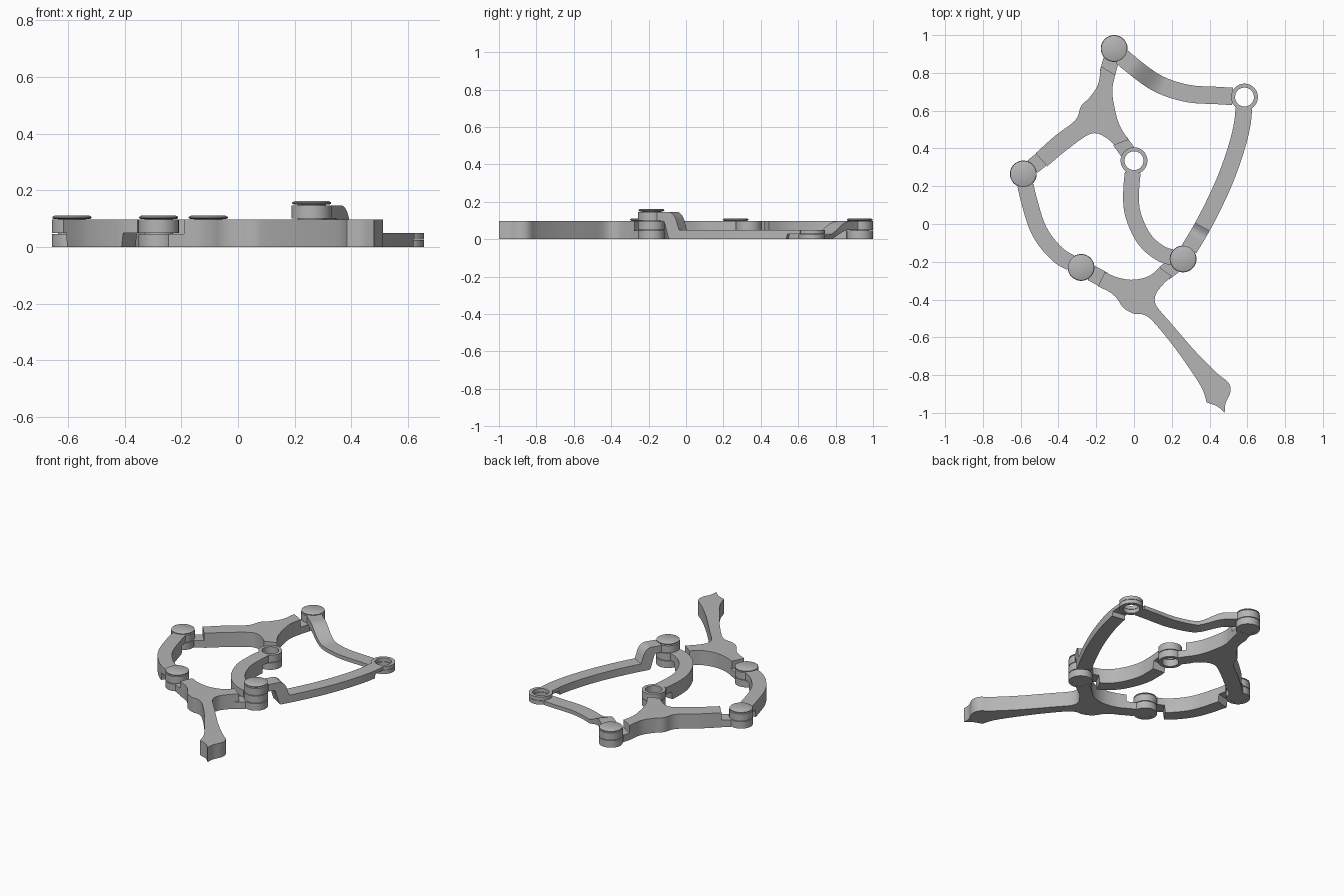
import bpy, bmesh, math
from mathutils import Vector

if "Cube" in bpy.data.objects:
    bpy.data.objects.remove(bpy.data.objects["Cube"], do_unlink=True)

grey = bpy.data.materials.new("plain_grey")
grey.use_nodes = True
tone = (0.46, 0.46, 0.46, 1)
grey.diffuse_color = tone
grey.node_tree.nodes["Principled BSDF"].inputs["Base Color"].default_value = tone

# Joint centres and shared sizes
A, B, C = Vector((-.105, .929)), Vector((.585, .672)), Vector((0, .335))
D, E, F = Vector((-.586, .265)), Vector((-.28, -.23)), Vector((.26, -.185))
R, HOLE = .071, .05
LOW, MID, HIGH = (0, .046), (.05, .096), (.1, .146)


def smooth_path(points, steps=12):
    """Catmull-Rom samples through the given points."""
    p = [Vector(q) for q in points]
    p = [p[0] * 2 - p[1]] + p + [p[-1] * 2 - p[-2]]
    out = []
    for a, b, c, d in zip(p, p[1:], p[2:], p[3:]):
        for i in range(steps):
            t = i / steps
            out.append(.5 * (2 * b + (c - a) * t + (2 * a - 5 * b + 4 * c - d) * t ** 2
                             + (3 * b - a - 3 * c + d) * t ** 3))
    return out + [p[-2]]


def finish(bm, name):
    bmesh.ops.recalc_face_normals(bm, faces=bm.faces)
    mesh = bpy.data.meshes.new(name)
    bm.to_mesh(mesh)
    bm.free()
    mesh.materials.append(grey)
    obj = bpy.data.objects.new(name, mesh)
    bpy.context.collection.objects.link(obj)
    bpy.ops.object.select_all(action='DESELECT')
    obj.select_set(True)
    bpy.context.view_layer.objects.active = obj
    bpy.ops.object.shade_smooth_by_angle(angle=math.radians(32))
    return obj


def lathe(bm, centre, profile, n=48):
    """Revolve a closed profile of (radius, height) about a joint."""
    rings = []
    for i in range(n):
        a = math.tau * i / n
        rings.append([bm.verts.new((centre.x + r * math.cos(a), centre.y + r * math.sin(a), z))
                      for r, z in profile])
    m = len(profile)
    for i in range(n):
        p, q = rings[i], rings[(i + 1) % n]
        for j in range(m):
            k = (j + 1) % m
            bm.faces.new((p[j], q[j], q[k], p[k]))


def pad(bm, centre, span, hole=HOLE):
    lo, hi = span
    lathe(bm, centre, [(hole, lo), (R, lo), (R, hi), (hole, hi)])


def bar(bm, points, half, heights):
    """Sweep a rectangular bar; heights(point) gives its bottom and top."""
    ends = Vector(points[0]), Vector(points[-1])
    path = [p for p in smooth_path(points, 24)
            if all((p - e).length > .058 or e not in JOINTS for e in ends)]
    rows = []
    for i, p in enumerate(path):
        t = (path[min(i + 1, len(path) - 1)] - path[max(i - 1, 0)]).normalized()
        side = Vector((-t.y, t.x)) * half
        lo, hi = heights(p)
        rows.append([bm.verts.new((*q, z)) for q, z in
                     ((p + side, lo), (p - side, lo), (p - side, hi), (p + side, hi))])
    for a, b in zip(rows, rows[1:]):
        for j in range(4):
            k = (j + 1) % 4
            bm.faces.new((a[j], a[k], b[k], b[j]))
    bm.faces.new(rows[0])
    bm.faces.new(rows[-1])


JOINTS = [A, B, C, D, E, F]


def three_arm(name, runs, arms):
    """Full-height plate from smooth outline runs, with half-height ends."""
    bm = bmesh.new()
    outline = [p for run in runs for p in (smooth_path(run, 5) if len(run) > 2
                                           else [Vector(q) for q in run])]
    clean = [p for i, p in enumerate(outline) if (p - outline[i - 1]).length > .001]
    face = bm.faces.new([bm.verts.new((*p, 0)) for p in clean])
    top = bmesh.ops.extrude_face_region(bm, geom=[face], use_keep_orig=True)["geom"]
    for v in top:
        if isinstance(v, bmesh.types.BMVert):
            v.co.z = MID[1]
    for joint, step in arms:
        pad(bm, joint, LOW)
        bar(bm, [joint, Vector(step)], .042, lambda p: LOW)
    return finish(bm, name)


def near(p, joint):
    return (p - joint).length


def blend(t, a, b):
    t = min(max(t, 0), 1)
    return a + (b - a) * t * t * (3 - 2 * t)


# Upper plate with three arms
three_arm("upper_plate", [
    [(-.1, .79), (-.115, .7), (-.095, .58), (-.07, .51), (-.03, .445)],
    [(-.105, .418), (-.145, .455), (-.2, .48), (-.255, .465), (-.365, .385), (-.46, .305)],
    [(-.52, .375), (-.42, .465), (-.31, .55), (-.28, .625), (-.235, .67), (-.19, .74),
     (-.175, .835)],
], [(A, (-.14, .8)), (C, (-.075, .44)), (D, (-.48, .35))])

# Lower plate with two arms and a long handle
three_arm("lower_plate", [
    [(-.155, -.255), (-.08, -.285), (0, -.295), (.08, -.275), (.135, -.23)],
    [(.2, -.275), (.145, -.33), (.113, -.38), (.12, -.435), (.2, -.53), (.33, -.68),
     (.44, -.79), (.5, -.84), (.51, -.89), (.485, -.95), (.48, -1)],
    [(.48, -1), (.44, -.965), (.385, -.945)],
    [(.385, -.945), (.36, -.87), (.29, -.76), (.2, -.635), (.1, -.515), (.05, -.48),
     (0, -.475), (-.055, -.445), (-.09, -.395), (-.13, -.36), (-.19, -.33)],
], [(E, (-.16, -.295)), (F, (.16, -.26))])


# Curved links with raised ends resting on the plates
def notched_link(name, points, half):
    first, last = points[0], points[-1]
    bm = bmesh.new()
    bar(bm, points, half,
        lambda p: MID if min(near(p, first), near(p, last)) < .115 else (0, MID[1]))
    pad(bm, first, MID)
    pad(bm, last, MID)
    return finish(bm, name)


notched_link("side_link", [D, (-.557, .13), (-.5, -.04), (-.4, -.165), E], .043)
notched_link("inner_link", [C, (-.015, .17), (-.005, .05), (.055, -.08), (.15, -.16), F], .042)


# Long link, stepping up over the inner link
def long_heights(p):
    d = near(p, F)
    if near(p, B) < .13:
        return .027, .05
    t = min(max((d - .13) / .06, 0), 1)
    top = .05 + (HIGH[1] - .05) * math.sqrt(1 - t * t)
    return blend((d - .1) / .04, HIGH[0], 0), top


bm = bmesh.new()
bar(bm, [B, (.573, .53), (.535, .38), (.468, .2), (.37, 0), F], .044, long_heights)
pad(bm, B, (.027, .05))
pad(bm, F, HIGH)
finish(bm, "long_link")


# Top link, sloping down to the open joint
def top_heights(p):
    t = (near(p, A) - .13) / .2
    return blend(t, MID[0], 0), blend(t, MID[1], .025)


bm = bmesh.new()
bar(bm, [A, (-.035, .86), (.12, .747), (.28, .692), (.445, .68), B], .046, top_heights)
pad(bm, A, MID)
pad(bm, B, (0, .025))
finish(bm, "top_link")

# Rivets with bevelled heads
for name, joint, z in (("top", A, .098), ("left", D, .098), ("lower", E, .098), ("right", F, .149)):
    bm = bmesh.new()
    lathe(bm, joint, [(0, .001), (HOLE, .001), (HOLE, z), (.062, z), (.069, z + .004),
                      (.069, z + .008), (.06, z + .013), (0, z + .013)])
    bmesh.ops.remove_doubles(bm, verts=bm.verts, dist=.0001)
    finish(bm, name + "_rivet")
